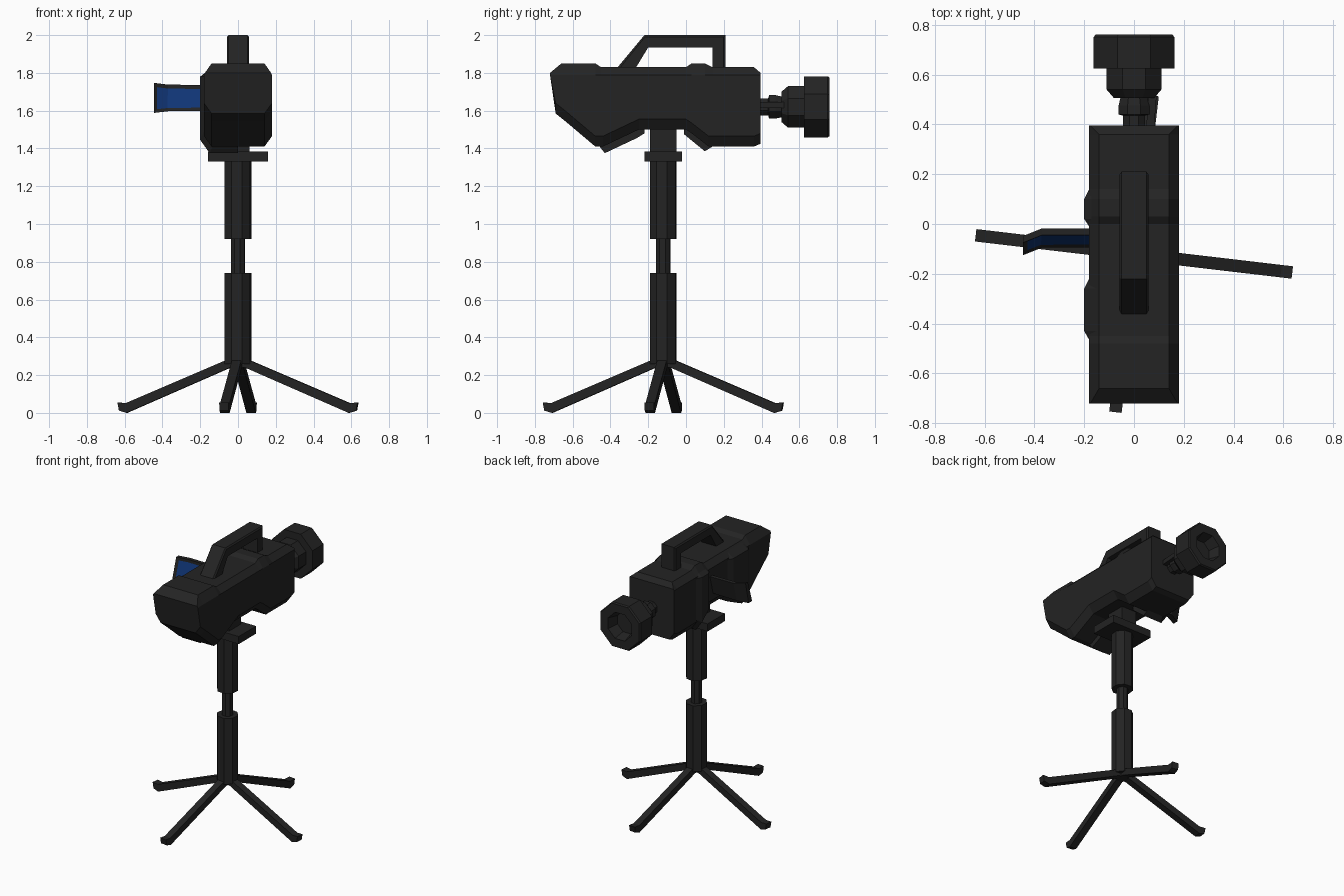
import bpy, bmesh, math
from mathutils import Vector, Matrix

if "Cube" in bpy.data.objects:
    bpy.data.objects.remove(bpy.data.objects["Cube"])


def material(name, rgb):
    m = bpy.data.materials.new(name)
    m.diffuse_color = (*rgb, 1)
    m.use_nodes = True
    m.node_tree.nodes["Principled BSDF"].inputs["Base Color"].default_value = m.diffuse_color
    return m


BLACK = material("matte black", (0.017, 0.017, 0.017))
BLUE = material("screen blue", (0.005, 0.035, 0.18))
AXIS_Y = -0.12      # centre of the stand
LENS_Z = 1.62       # axis of the eyepiece


def finish(name, bm):
    bmesh.ops.recalc_face_normals(bm, faces=bm.faces)
    me = bpy.data.meshes.new(name)
    bm.to_mesh(me)
    bm.free()
    me.materials.append(BLACK)
    ob = bpy.data.objects.new(name, me)
    bpy.context.collection.objects.link(ob)
    return ob


def loft_bm(rings):
    """Skin a series of equal-length rings and cap both ends."""
    bm = bmesh.new()
    vs = [[bm.verts.new(p) for p in r] for r in rings]
    n = len(vs[0])
    for a, b in zip(vs, vs[1:]):
        for i in range(n):
            j = (i + 1) % n
            bm.faces.new((a[i], a[j], b[j], b[i]))
    bm.faces.new(vs[0])
    bm.faces.new(vs[-1][::-1])
    bmesh.ops.recalc_face_normals(bm, faces=bm.faces)
    return bm


def loft(name, rings):
    return finish(name, loft_bm(rings))


def box(name, x, y, z):
    return loft(name, [[(x[0], y[0], h), (x[1], y[0], h), (x[1], y[1], h), (x[0], y[1], h)] for h in z])


def octagon(r, turn=22.5):
    return [(r * math.cos(math.radians(turn + 45 * i)), r * math.sin(math.radians(turn + 45 * i)))
            for i in range(8)]


# Camera body: chamfered sections (y top, z top, half width top, y bottom, z bottom)
def body_ring(yt, zt, wt, yb, zb):
    lo = zb + 0.055
    half = [(wt, yt, zt), (0.18, yt, 1.79), (0.18, yb, lo), (0.14, yb, zb)]
    return half + [(-x, y, z) for x, y, z in reversed(half)]


loft("camera_body", [body_ring(*s) for s in (
    (-0.72, 1.80, 0.175, -0.69, 1.585),
    (-0.66, 1.85, 0.14, -0.64, 1.545),
    (-0.48, 1.85, 0.14, -0.48, 1.41),
    (-0.45, 1.83, 0.14, -0.44, 1.41),
    (-0.21, 1.83, 0.14, -0.25, 1.50),
    (0.00, 1.83, 0.14, 0.00, 1.50),
    (0.03, 1.85, 0.14, 0.03, 1.48),
    (0.10, 1.85, 0.14, 0.12, 1.41),
    (0.14, 1.83, 0.14, 0.15, 1.41),
    (0.36, 1.83, 0.14, 0.36, 1.41),
    (0.395, 1.80, 0.175, 0.395, 1.425))])


# Raised panels on the left side
def panel_ring(y, x, zb):
    return [(0, y, 1.82), (x + 0.05, y, 1.82), (x, y, 1.78),
            (x, y, zb + 0.07), (x + 0.05, y, zb), (0, y, zb)]


loft("front_side_panel", [panel_ring(*s) for s in (
    (-0.465, -0.18, 1.42), (-0.43, -0.20, 1.375), (-0.26, -0.20, 1.455), (-0.22, -0.18, 1.48))])
loft("rear_side_panel", [panel_ring(*s) for s in (
    (-0.01, -0.18, 1.475), (0.02, -0.20, 1.45), (0.10, -0.20, 1.385), (0.14, -0.18, 1.41))])

# Carrying handle: stepped through outer/inner edge pairs
outer = [(-0.37, 1.82), (-0.22, 2.0), (0.21, 2.0), (0.21, 1.82)]
inner = [(-0.27, 1.82), (-0.20, 1.935), (0.14, 1.935), (0.14, 1.82)]
rings = []
for (yo, zo), (yi, zi) in zip(outer, inner):
    m = Vector((yo, zo)).lerp(Vector((yi, zi)), 0.15)
    rings.append([(-0.05, yo, zo), (0.05, yo, zo), (0.058, *m), (0.058, yi, zi), (-0.058, yi, zi), (-0.058, *m)])
loft("carrying_handle", rings)

# Viewfinder: octagonal lathe along y, ending in a hollow cup
loft("viewfinder", [[(x, y, LENS_Z + z) for x, z in octagon(r / math.cos(math.pi / 8))] for y, r in (
    (0.38, 0.045), (0.435, 0.045), (0.44, 0.062), (0.475, 0.062), (0.505, 0.055),
    (0.505, 0.08), (0.54, 0.11), (0.625, 0.11), (0.625, 0.162), (0.75, 0.162),
    (0.76, 0.155), (0.76, 0.095), (0.68, 0.075))])
loft("viewfinder_cable", [[(x + a, y, 1.63 + b) for a, b in ((-.016, -.016), (.016, -.016), (.016, .016), (-.016, .016))]
                          for x, y in ((0.065, 0.39), (0.075, 0.52))])

# Fold-out screen, tilted upward, with a recessed blue display
bm = loft_bm([[(x, -0.095 + d, 1.60 - e), (x, -0.045 + d, 1.735 + e), (x, -0.018 + d, 1.735 + e), (x, -0.055 + d, 1.60 - e)]
              for x, d, e in ((-0.12, 0, 0), (-0.37, 0, 0.003), (-0.445, -0.03, 0.012))])
front = [f for f in bm.faces if f.normal.y < -0.6]
bmesh.ops.inset_region(bm, faces=front, thickness=0.02, depth=-0.006, use_even_offset=True)
for f in front:
    f.material_index = 1
finish("fold_out_screen", bm).data.materials.append(BLUE)

# Mount between body and stand
box("mount_neck", (-0.06, 0.06), (-0.19, -0.05), (1.37, 1.53))
box("mount_plate", (-0.16, 0.16), (-0.22, -0.02), (1.33, 1.385))

# Telescopic column
for name, r, z in (("lower_column", 0.073, (0.26, 0.74)),
                   ("inner_column", 0.039, (0.72, 0.94)),
                   ("upper_column", 0.073, (0.92, 1.34))):
    loft(name, [[(x, AXIS_Y + y, h) for x, y in octagon(r, 15.8)] for h in z])

# Four splayed legs with small feet
profile = [(0.0, 0.28), (0.06, 0.28), (0.595, 0.052), (0.64, 0.055),
           (0.632, 0.012), (0.592, 0.0), (0.04, 0.24), (0.0, 0.24)]
for i in range(4):
    leg = loft(f"leg_{i + 1}", [[(r, w, z) for r, z in profile] for w in (-0.025, 0.025)])
    leg.data.transform(Matrix.Translation((0, AXIS_Y, 0)) @ Matrix.Rotation(math.radians(90 * i - 6.7), 4, 'Z'))
